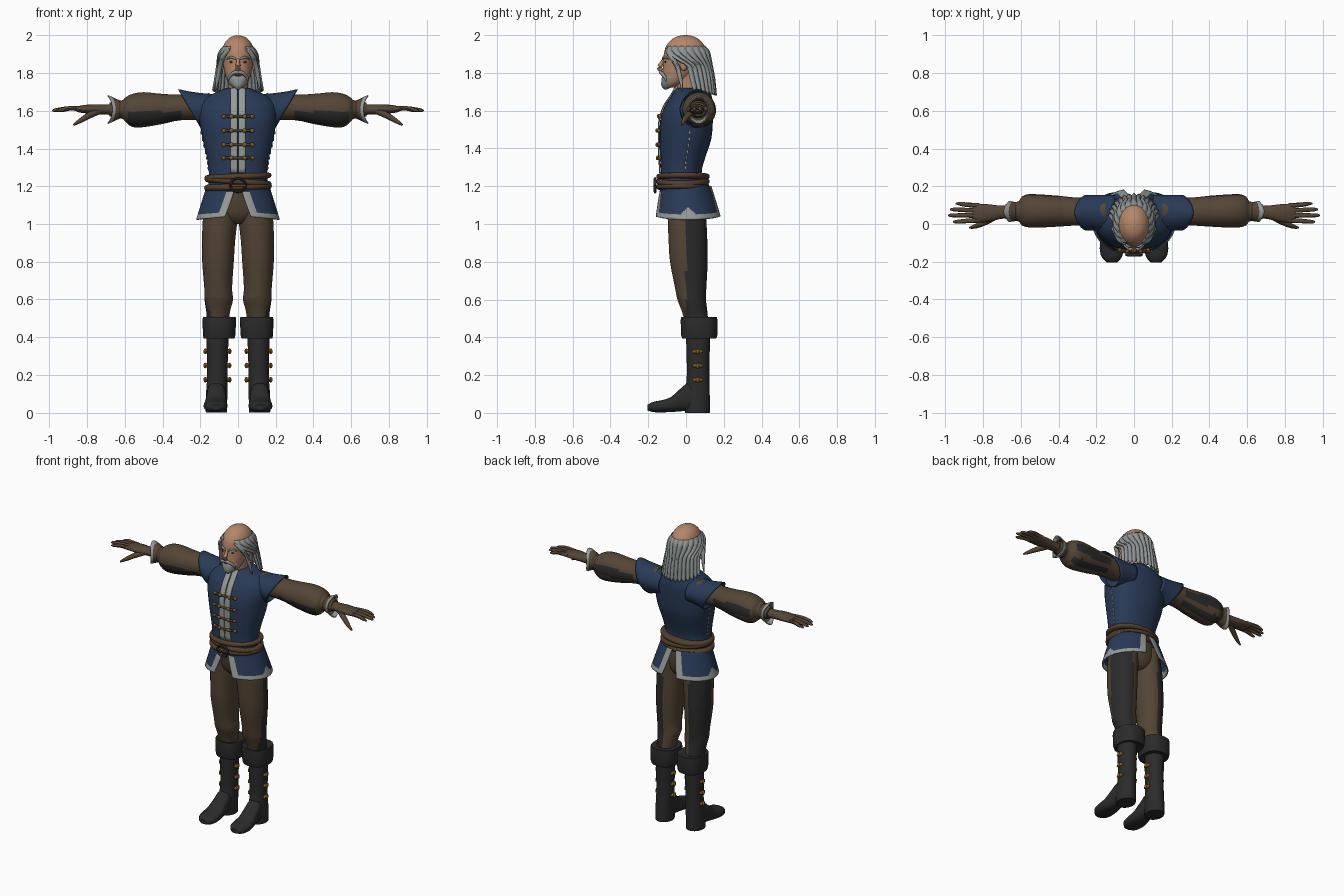
import bpy, bmesh, math
from mathutils import Vector, Matrix

if "Cube" in bpy.data.objects:
    bpy.data.objects.remove(bpy.data.objects["Cube"])

def material(name, c):
    m = bpy.data.materials.new(name)
    m.diffuse_color = (*c, 1)
    m.use_nodes = True
    m.node_tree.nodes["Principled BSDF"].inputs["Base Color"].default_value = m.diffuse_color
    return m

BLUE = material("navy cloth", (0.022, 0.043, 0.095))
BROWN = material("brown cloth", (0.088, 0.060, 0.036))
DARK = material("black leather", (0.024, 0.024, 0.025))
TRIM = material("grey trim", (0.30, 0.33, 0.32))
SKIN = material("skin", (0.46, 0.24, 0.145))
BELT = material("belt leather", (0.085, 0.048, 0.026))
GOLD = material("old gold", (0.22, 0.115, 0.015))
HAIR = material("grey hair", (0.27, 0.30, 0.295))
SHADE = material("dark grey hair", (0.15, 0.17, 0.17))

def finish(name, bm, mats, mirror=False, thick=0, angle=45):
    bmesh.ops.recalc_face_normals(bm, faces=bm.faces)
    me = bpy.data.meshes.new(name)
    bm.to_mesh(me)
    bm.free()
    for m in mats:
        me.materials.append(m)
    me.shade_smooth()
    me.set_sharp_from_angle(angle=math.radians(angle))
    ob = bpy.data.objects.new(name, me)
    bpy.context.collection.objects.link(ob)
    if thick:
        s = ob.modifiers.new("thickness", 'SOLIDIFY')
        s.thickness, s.offset = thick, 0
    if mirror:
        ob.modifiers.new("mirror", 'MIRROR')
    return ob

def resample(secs, steps):
    # Catmull-Rom through the sections
    out = []
    for i in range(len(secs) - 1):
        p0, p1, p2, p3 = secs[max(i - 1, 0)], secs[i], secs[i + 1], secs[min(i + 2, len(secs) - 1)]
        for k in range(steps):
            t = k / steps
            out.append([0.5 * (2*b + (c - a)*t + (2*a - 5*b + 4*c - d)*t*t + (3*b - a - 3*c + d)*t**3)
                        for a, b, c, d in zip(p0, p1, p2, p3)])
    return out + [list(secs[-1])]

AXES = {'z': (0, 1, 2), 'x': (1, 2, 0), 'y': (0, 2, 1)}

def bridge(bm, rings):
    for r, s in zip(rings, rings[1:]):
        n = len(r)
        for i in range(n):
            bm.faces.new((r[i], r[(i + 1) % n], s[(i + 1) % n], s[i]))
    bm.faces.new(rings[0])
    bm.faces.new(rings[-1])

def loft(name, secs, mats, axis='z', n=28, p=2.0, steps=3, rule=None, mirror=False, warp=None):
    # section: position along axis, two centre values, two radii
    bm = bmesh.new()
    ia, ib, ic = AXES[axis]
    rings = []
    for t, ca, cb, ra, rb in resample(secs, steps):
        ring = []
        for i in range(n):
            a = 2 * math.pi * (i + .5) / n
            c, s = math.cos(a), math.sin(a)
            v = [0, 0, 0]
            v[ia] = ca + ra * math.copysign(abs(c) ** (2 / p), c)
            v[ib] = cb + rb * math.copysign(abs(s) ** (2 / p), s)
            v[ic] = t
            ring.append(bm.verts.new(warp(v) if warp else v))
        rings.append(ring)
    bridge(bm, rings)
    if rule:
        for f in bm.faces:
            f.material_index = rule(f.calc_center_median())
    return finish(name, bm, mats, mirror)

def tube(name, pts, mat, n=8, mirror=False, steps=3):
    # point: x, y, z, radius
    bm = bmesh.new()
    P = resample(pts, steps)
    rings = []
    for i, q in enumerate(P):
        d = Vector(P[min(i + 1, len(P) - 1)][:3]) - Vector(P[max(i - 1, 0)][:3])
        rot = d.to_track_quat('Z', 'Y')
        rings.append([bm.verts.new(Vector(q[:3]) + rot @ Vector((math.cos(a) * q[3], math.sin(a) * q[3], 0)))
                      for a in (2 * math.pi * k / n for k in range(n))])
    bridge(bm, rings)
    return finish(name, bm, [mat], mirror)

def ball(name, loc, size, mat, mirror=False):
    bm = bmesh.new()
    bmesh.ops.create_uvsphere(bm, u_segments=12, v_segments=8, radius=1,
                              matrix=Matrix.Translation(loc) @ Matrix.Diagonal((*size, 1)))
    return finish(name, bm, [mat], mirror)

def grid(name, fn, nu, nv, mats, rule=None, thick=0, mirror=False, wrap=False):
    bm = bmesh.new()
    vs = [[bm.verts.new(fn(i / nu, j / nv)) for i in range(nu + (not wrap))] for j in range(nv + 1)]
    for j in range(nv):
        for i in range(nu):
            k = (i + 1) % nu if wrap else i + 1
            f = bm.faces.new((vs[j][i], vs[j][k], vs[j + 1][k], vs[j + 1][i]))
            if rule:
                f.material_index = rule((i + .5) / nu, (j + .5) / nv)
    return finish(name, bm, mats, mirror, thick)

# Doublet
TORSO = [(1.17, 0, -.02, .16, .12), (1.27, 0, -.025, .155, .108), (1.35, 0, -.018, .165, .12),
         (1.45, 0, -.003, .188, .137), (1.55, 0, .003, .204, .14), (1.62, 0, .015, .203, .13),
         (1.66, 0, .025, .18, .115), (1.69, 0, .03, .135, .10), (1.72, 0, .025, .065, .08)]
loft("doublet", TORSO, [BLUE], n=40, p=2.2)
ROWS = resample(TORSO, 3)

def front(x, row, lift=.006):
    z, _, cy, rx, ry = row
    return Vector((x, cy - ry * (1 - min(.98, x / rx) ** 2.2) ** (1 / 2.2) - lift, z))

FRONT = [r for r in ROWS if r[0] > 1.25]
grid("front_placket", lambda u, v: front(.003 + .037 * u, FRONT[round(v * (len(FRONT) - 1))]),
     4, len(FRONT) - 1, [TRIM], thick=.006, mirror=True)
for z in (1.57, 1.495, 1.42, 1.35):
    row = min(ROWS, key=lambda r: abs(r[0] - z))
    y = [front(x, row, .012).y for x in (0, .04, .085)]
    tube("clasp_cord", [(0, y[0], z, .007), (.04, y[1], z, .007), (.085, y[2], z, .006)], BELT, mirror=True)
    for k, x in ((1, .035), (2, .075)):
        ball("clasp_knob", (x, y[k] - .003, z), (.012, .009, .012), GOLD, True)
for row in ROWS:
    if 1.28 < row[0] < 1.5:
        ball("side_lacing", (row[3], row[2] + .02, row[0]), (.004, .005, .011), TRIM, True)

def shoulder(u, v):
    a = 2 * math.pi * u
    s = math.sin(a)
    return (.10 + v * (.10 + .115 * (1 + s) / 2), .06 + math.cos(a) * (.092 - .02 * v * max(0, s)),
            1.612 + s * (.074 + .026 * v * v))
grid("shoulder_wing", shoulder, 32, 8, [BLUE], thick=.006, mirror=True, wrap=True)

# Split skirt with trimmed edges
def skirt(u, v):
    a0, a1 = .08 + .24 * v, math.pi - .08 - .17 * v
    a = a0 + (a1 - a0) * u
    return ((.163 + .055 * v) * math.sin(a), .01 * v - (.13 + .045 * v) * math.cos(a),
            1.20 - v * (.155 + .022 * math.sin(a)))
grid("skirt_panel", skirt, 50, 20, [BLUE, TRIM], thick=.008, mirror=True,
     rule=lambda u, v: int(v > .84 - .2 * max(0, 1 - abs(u - .5) / .08) or u < .08 or u > .92))

# Belts and buckle
for name, z0, z1, r, tilt in (("lower_belt", 1.178, 1.215, .174, .03), ("sash_fold", 1.208, 1.242, .172, -.07),
                              ("upper_belt", 1.235, 1.268, .172, .04)):
    w = (z1 - z0)
    loft(name, [(z0, 0, -.015, r - .02, .118), (z0 + .15*w, 0, -.016, r, .136), (z0 + .5*w, 0, -.016, r + .006, .141),
                (z0 + .85*w, 0, -.016, r, .136), (z1, 0, -.015, r - .02, .118)], [BELT], n=36, steps=2,
         warp=lambda v, k=tilt: (v[0], v[1], v[2] + k * v[0]))
tube("belt_buckle", [(.04 * math.cos(k * math.pi / 8), -.164, 1.205 + .036 * math.sin(k * math.pi / 8), .007)
                     for k in range(17)], DARK, steps=1)
tube("buckle_pin", [(-.035, -.166, 1.205, .005), (.04, -.166, 1.205, .005)], GOLD)

# Trousers
loft("hips", [(1.0, 0, .01, .05, .06), (1.04, 0, .005, .13, .095), (1.12, 0, 0, .158, .11), (1.2, 0, -.01, .155, .11)],
     [BROWN])
loft("trouser_leg", [(1.15, .08, .003, .082, .105), (1.02, .095, .006, .092, .103), (.92, .102, .01, .088, .103),
                     (.8, .106, .015, .084, .10), (.66, .105, .025, .074, .083), (.6, .102, .03, .076, .076),
                     (.54, .105, .045, .064, .068), (.46, .107, .06, .055, .06)],
     [BROWN, DARK], mirror=True, n=32, rule=lambda c: int(c.y > .0 and c.x > .098))

# Boots
loft("boot_shaft", [(.46, .108, .065, .06, .066), (.36, .109, .064, .058, .063), (.2, .110, .064, .054, .06),
                    (.1, .113, .06, .057, .066), (.03, .115, .06, .057, .068), (0, .115, .06, .056, .066)],
     [DARK], mirror=True)
loft("boot_foot", [(.09, .115, .06, .045, .055), (.02, .115, .085, .05, .075), (-.03, .116, .068, .053, .06),
                   (-.08, .118, .044, .059, .04), (-.13, .119, .035, .063, .032), (-.175, .118, .031, .054, .027),
                   (-.205, .117, .028, .026, .014)], [DARK], axis='y', p=2.5, mirror=True)
loft("boot_cuff", [(.40, .1, .068, .055, .06), (.393, .1, .07, .082, .09), (.41, .1, .07, .086, .096),
                   (.49, .099, .069, .09, .098), (.508, .099, .069, .087, .095), (.50, .1, .066, .06, .066)],
     [DARK], p=2.5, steps=1, mirror=True)
for z in (.325, .25, .175):
    for x in (.052, .166):
        ball("boot_buckle", (x, .062, z), (.010, .028, .012), GOLD, True)
        ball("boot_stud", (x + math.copysign(.008, x - .1), .062, z), (.009, .009, .015), GOLD, True)

# Sleeves with dark slashes
def slash(c):
    a = math.degrees(math.atan2(c.z - 1.607, c.y - .068)) % 360
    return int(.30 < c.x < .59 and (188 < a < 248 or 282 < a < 318 or a > 340 or a < 22))
loft("sleeve", [(.15, .065, 1.622, .072, .072), (.3, .066, 1.618, .074, .068), (.4, .068, 1.61, .082, .08),
                (.5, .069, 1.606, .088, .093), (.56, .07, 1.602, .088, .088), (.595, .069, 1.606, .076, .066),
                (.612, .067, 1.607, .054, .05), (.65, .066, 1.607, .048, .045), (.68, .066, 1.607, .04, .036)],
     [BROWN, DARK], axis='x', n=36, mirror=True, rule=slash)

def glove_cuff(u, v):
    a = 2 * math.pi * u
    point = .5 + .5 * math.cos(2 * a + math.pi)
    return (.625 + v * (.04 + .025 * point), .066 + (.047 + .006 * v) * math.cos(a),
            1.607 + (.044 + .03 * v) * math.sin(a))
grid("glove_cuff", glove_cuff, 28, 8, [BROWN, TRIM], thick=.006, mirror=True, wrap=True,
     rule=lambda u, v: int(v > .6))

# Gloved hands
loft("hand", [(.65, .065, 1.607, .034, .03), (.71, .062, 1.607, .036, .027), (.77, .058, 1.609, .047, .026),
              (.83, .058, 1.609, .05, .02), (.855, .058, 1.608, .044, .013)], [BROWN], axis='x', n=20, mirror=True)
for y0, y1, x1 in ((.097, .108, .945), (.071, .077, .975), (.045, .046, .985), (.02, .012, .96)):
    tube("finger", [(.82, y0, 1.61, .013), (.89, (y0 + y1) / 2, 1.613, .012), (x1 - .02, y1, 1.604, .010),
                    (x1, y1, 1.60, .004)], BROWN, mirror=True)
tube("thumb", [(.735, .04, 1.60, .018), (.79, .01, 1.575, .017), (.84, -.012, 1.545, .012), (.872, -.02, 1.524, .005)],
     BROWN, mirror=True)

# Head and face
loft("neck", [(1.66, 0, .02, .06, .065), (1.72, 0, .01, .053, .058), (1.80, 0, .005, .055, .065)], [SKIN])
loft("head", [(1.722, 0, -.085, .025, .025), (1.745, 0, -.07, .05, .052), (1.785, 0, -.045, .066, .08),
              (1.84, 0, -.02, .078, .102), (1.90, 0, -.006, .085, .112), (1.945, 0, -.003, .078, .101),
              (1.98, 0, -.003, .054, .069), (1.995, 0, -.003, .028, .036), (2.0, 0, -.003, .006, .008)], [SKIN], n=32)
tube("nose", [(0, -.116, 1.875, .008), (0, -.130, 1.85, .011), (0, -.141, 1.828, .014), (0, -.128, 1.812, .010)], SKIN)
ball("ear", (.086, -.012, 1.842), (.012, .02, .032), SKIN, True)
ball("eye", (.032, -.109, 1.858), (.013, .005, .006), DARK, True)
tube("eyebrow", [(.012, -.122, 1.874, .005), (.035, -.116, 1.884, .007), (.06, -.092, 1.874, .003)], HAIR, mirror=True)
loft("beard", [(1.712, 0, -.108, .008, .008), (1.73, 0, -.098, .03, .032), (1.755, 0, -.081, .05, .05),
               (1.78, 0, -.07, .06, .056), (1.795, 0, -.055, .058, .05)], [HAIR])
tube("moustache", [(0, -.135, 1.806, .010), (.025, -.131, 1.80, .010), (.048, -.112, 1.778, .008),
                   (.054, -.105, 1.755, .003)], HAIR, mirror=True)
ball("mouth", (0, -.128, 1.788), (.018, .004, .004), BELT)

# Long hair: z, half angle, centre y, x radius, y radius
LOCKS = resample([(1.938, 152, -.003, .078, .101), (1.915, 148, -.002, .094, .118), (1.88, 128, .002, .103, .122),
                  (1.83, 96, .01, .107, .124), (1.77, 92, .02, .115, .125), (1.69, 88, .028, .128, .125)], 4)
def hair(u, v):
    z, half, cy, rx, ry = LOCKS[round(v * (len(LOCKS) - 1))]
    s = 2 * u - 1
    a = math.radians(half) * s
    k = 1 + .045 * min(1, v * 4) * math.cos(s * 47)
    return (rx * k * math.sin(a), cy + ry * k * math.cos(a), z + v * v * (.03 * s * s - .010 * math.cos(s * 47)))
grid("long_hair", hair, 132, len(LOCKS) - 1, [HAIR, SHADE], thick=.010,
     rule=lambda u, v: int(math.cos((2 * u - 1) * 47) < -.55))
tube("front_lock", [(.045, -.105, 1.925, .006), (.075, -.085, 1.895, .013), (.095, -.05, 1.84, .013),
                    (.108, -.03, 1.77, .011), (.12, -.02, 1.705, .003)], HAIR, mirror=True)
